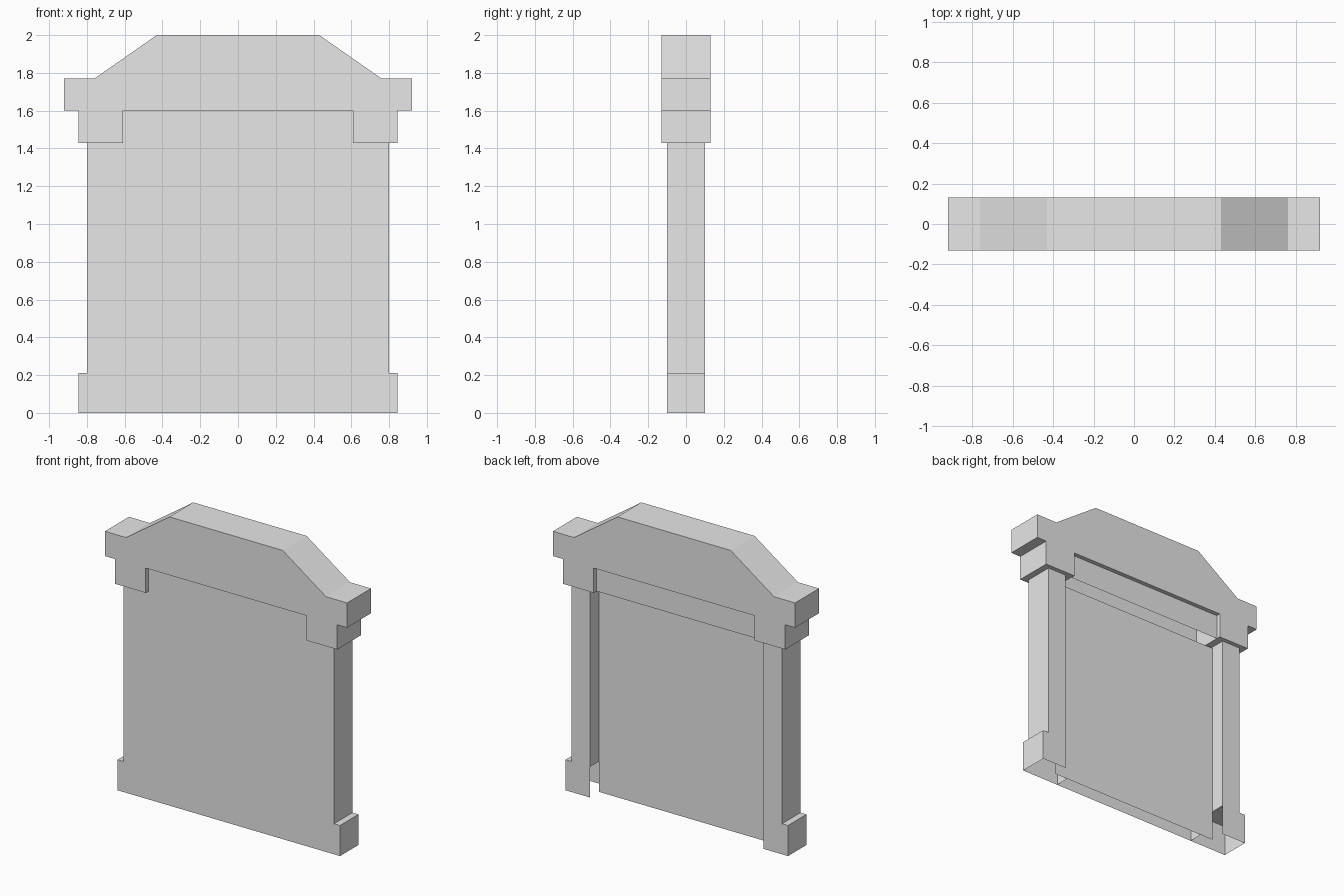
import bpy, bmesh, math
from mathutils import Vector

default = bpy.data.objects.get("Cube")
if default:
    bpy.data.objects.remove(default, do_unlink=True)

# Single stone colour
stone = bpy.data.materials.new("light grey stone")
stone.use_nodes = True
GREY = (0.8, 0.8, 0.8, 1.0)
stone.diffuse_color = GREY
stone.node_tree.nodes["Principled BSDF"].inputs["Base Color"].default_value = GREY


def finish(name, bm):
    mesh = bpy.data.meshes.new(name)
    bm.to_mesh(mesh)
    bm.free()
    mesh.materials.append(stone)
    obj = bpy.data.objects.new(name, mesh)
    bpy.context.collection.objects.link(obj)
    return obj


def box(name, xs, ys, zs, open_sides=()):
    """Box between the bounds; faces whose normal is in open_sides are left out."""
    bm = bmesh.new()
    bmesh.ops.create_cube(bm, size=1)
    for v in bm.verts:
        v.co = Vector([min(r) if c < 0 else max(r) for c, r in zip(v.co, (xs, ys, zs))])
    bm.normal_update()
    drop = [f for f in bm.faces if any(f.normal.dot(Vector(d)) > 0.9 for d in open_sides)]
    bmesh.ops.delete(bm, geom=drop, context='FACES')
    return finish(name, bm)


def sheet(name, profile, y, facing):
    """Flat x-z outline at depth y, facing -1 (front) or 1 (back)."""
    bm = bmesh.new()
    face = bm.faces.new([bm.verts.new((x, y, z)) for x, z in profile])
    face.normal_update()
    if face.normal.y * facing < 0:
        face.normal_flip()
    return finish(name, bm)


def extrude(name, profile, y0, y1, closed=True):
    """x-z outline extruded along y, with end caps when closed."""
    bm = bmesh.new()
    a, b = [[bm.verts.new((x, y, z)) for x, z in profile] for y in (y0, y1)]
    n = len(profile)
    for i in range(n if closed else n - 1):
        j = (i + 1) % n
        bm.faces.new((a[i], a[j], b[j], b[i]))
    if closed:
        bm.faces.new(a)
        bm.faces.new(b[::-1])
    bmesh.ops.recalc_face_normals(bm, faces=bm.faces)
    return finish(name, bm)


def mirrored(half):
    """Complete a symmetric outline from its +x half, listed bottom to top."""
    return half + [(-x, z) for x, z in reversed(half)]


FRONT, BACK, DOWN, UP = (0, -1, 0), (0, 1, 0), (0, 0, -1), (0, 0, 1)
DEPTH, CAP_DEPTH = 0.10, 0.13
INNER, OUTER, FOOT = 0.66, 0.80, 0.845
FOOT_TOP, BLOCK_Z, CAP_Z = 0.21, 1.43, 1.60

# Front wall with its wider foot
sheet("front_wall", mirrored([(FOOT, 0), (FOOT, FOOT_TOP), (OUTER, FOOT_TOP), (OUTER, CAP_Z)]),
      -DEPTH, -1)

# Recessed back panel and the lintel above it
sheet("back_panel", mirrored([(INNER, 0), (INNER, 1.42)]), 0, 1)
sheet("back_lintel", mirrored([(INNER, BLOCK_Z), (INNER, CAP_Z)]), DEPTH, 1)

# Arched lining hidden inside the hollow wall
arch = [(0.56, 0)] + [(0.56 * math.cos(t), 1.14 + 0.22 * math.sin(t))
                      for t in (math.pi * i / 8 for i in range(9))] + [(-0.56, 0)]
extrude("arch_lining", arch, -DEPTH + 0.002, -0.002, closed=False)

# Pillars, hollow feet and cap corner blocks on both sides
for side, s in (("left", 1), ("right", -1)):
    box(side + "_pillar", (s * INNER, s * OUTER), (-DEPTH, DEPTH), (FOOT_TOP, BLOCK_Z),
        (FRONT, DOWN, UP))
    box(side + "_foot", (s * INNER, s * FOOT), (-DEPTH, DEPTH), (0, FOOT_TOP),
        (FRONT, DOWN, (-s, 0, 0)))
    box(side + "_corner_block", (s * 0.61, s * FOOT), (-CAP_DEPTH, CAP_DEPTH), (BLOCK_Z, CAP_Z),
        (UP,))

# Sloped cap
extrude("cap", mirrored([(0.92, CAP_Z), (0.92, 1.77), (0.76, 1.77), (0.43, 2.0)]),
        -CAP_DEPTH, CAP_DEPTH)
